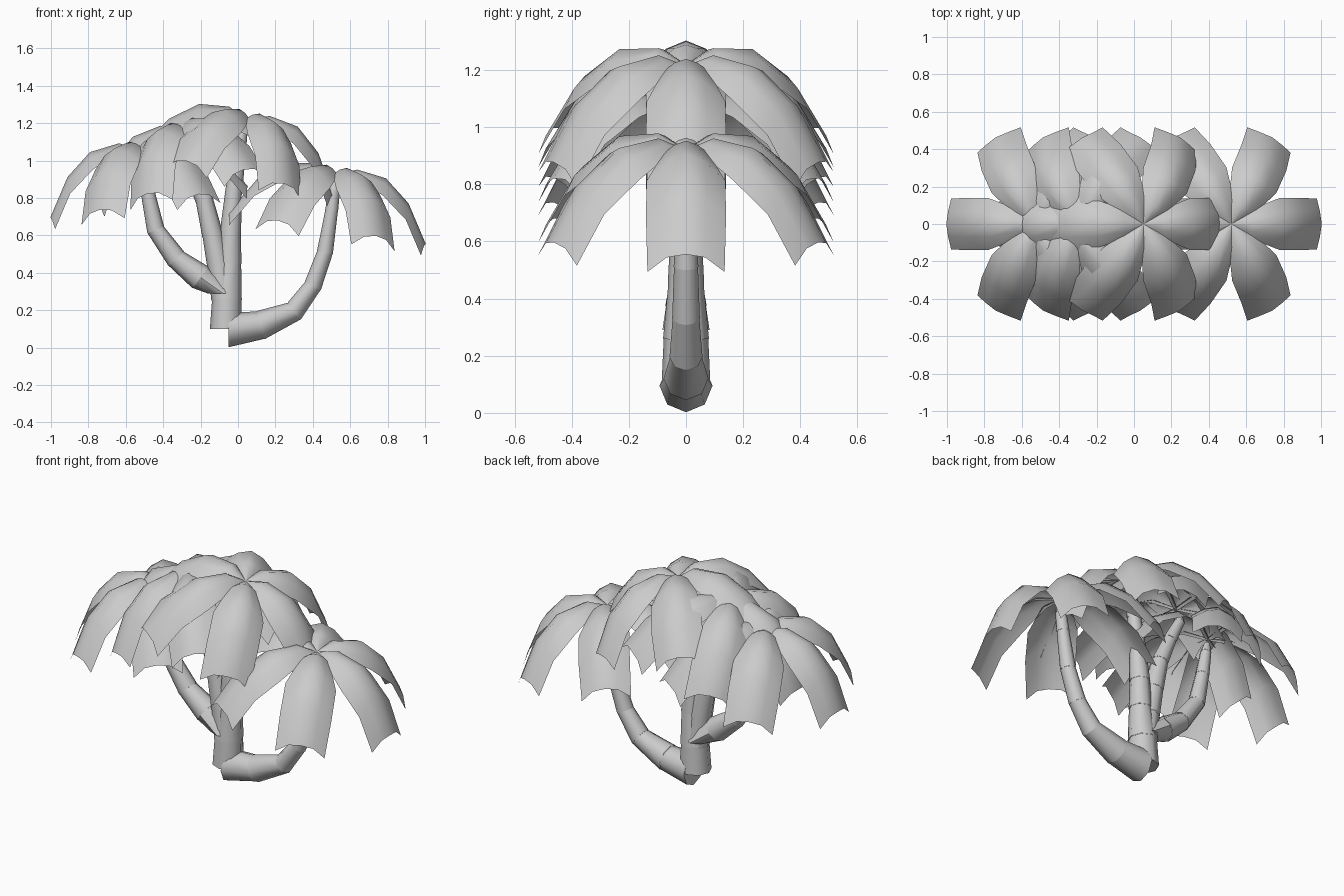
import bpy, bmesh, math
from mathutils import Vector, Matrix

if "Cube" in bpy.data.objects:
    bpy.data.objects.remove(bpy.data.objects["Cube"])


def finish(bm, name, angle):
    bmesh.ops.recalc_face_normals(bm, faces=bm.faces)
    me = bpy.data.meshes.new(name)
    bm.to_mesh(me)
    bm.free()
    ob = bpy.data.objects.new(name, me)
    bpy.context.collection.objects.link(ob)
    bpy.ops.object.select_all(action='DESELECT')
    ob.select_set(True)
    bpy.context.view_layer.objects.active = ob
    bpy.ops.object.shade_smooth_by_angle(angle=math.radians(angle))
    return ob


def trunk(name, path, start=(0, 0, 1), sides=8):
    """Tapered, banded tube through (x, z, radius) stations in the y = 0 plane."""
    bm = bmesh.new()
    pts = [Vector((x, 0, z)) for x, z, r in path]
    across = Vector((0, 1, 0))
    rings = []
    for i, p in enumerate(pts):
        t = Vector(start) if i == 0 else (pts[min(i + 1, len(pts) - 1)] - pts[i - 1]).normalized()
        side = across.cross(t)
        angles = [2 * math.pi * k / sides for k in range(sides)]
        ring = [p + path[i][2] * (math.cos(a) * side + math.sin(a) * across) for a in angles]
        rings.append(ring)
    # each band has its own rings, the lower one slightly wider, so the joints stay crisp
    for i in range(len(rings) - 1):
        low = [bm.verts.new(pts[i] + (v - pts[i]) * 1.03) for v in rings[i]]
        top = [bm.verts.new(v) for v in rings[i + 1]]
        for k in range(sides):
            n = (k + 1) % sides
            bm.faces.new((low[k], low[n], top[n], top[k]))
        if i == 0:
            bm.faces.new(low)
        if i == len(rings) - 2:
            bm.faces.new(top)
    finish(bm, name, 50)


# Leaf stations: distance out, spine height, half width, edge drop
LEAF = [(0.0, 0.0, 0.012, 0.005), (0.11, 0.05, 0.08, 0.045),
        (0.27, 0.028, 0.138, 0.095), (0.41, -0.085, 0.14, 0.09),
        (0.535, -0.285, 0.135, 0.04)]


def crown(name, x, z, tilt):
    """Six drooping arched leaves around a tilted centre."""
    bm = bmesh.new()
    base = Matrix.Translation((x, 0, z)) @ Matrix.Rotation(math.radians(tilt), 4, 'Y')
    for k in range(6):
        m = base @ Matrix.Rotation(math.radians(60 * k), 4, 'Z')
        rows = []
        for i, (d, h, w, drop) in enumerate(LEAF):
            row = []
            for u in (-1, -0.5, 0, 0.5, 1):
                out, down = d, drop * abs(u) ** 1.7
                if i == len(LEAF) - 1:      # ragged tip
                    out -= 0.016 * abs(u)
                    down += 0.025 if abs(u) == 1 else 0
                row.append(bm.verts.new(m @ Vector((out, u * w, h - down))))
            rows.append(row)
        for a, b in zip(rows, rows[1:]):
            for j in range(4):
                bm.faces.new((a[j], b[j], b[j + 1], a[j + 1]))
    finish(bm, name, 60)


# Trunks
trunk("right_trunk", [(-0.05, 0.095, 0.09), (0.12, 0.12, 0.076), (0.30, 0.195, 0.056),
                      (0.40, 0.33, 0.047), (0.465, 0.51, 0.042), (0.50, 0.73, 0.034),
                      (0.515, 0.84, 0.03), (0.52, 0.91, 0.015)], start=(1, 0, 0))
trunk("main_trunk", [(-0.065, 0.1, 0.083), (-0.06, 0.26, 0.078), (-0.045, 0.45, 0.062),
                     (-0.04, 0.62, 0.055), (-0.025, 0.82, 0.045), (0.0, 1.0, 0.038),
                     (0.02, 1.14, 0.03), (0.035, 1.2, 0.015)])
trunk("leaning_trunk", [(-0.07, 0.25, 0.07), (-0.10, 0.43, 0.062), (-0.135, 0.60, 0.055),
                        (-0.18, 0.79, 0.047), (-0.25, 0.95, 0.038), (-0.32, 1.09, 0.03),
                        (-0.315, 1.14, 0.015)])
trunk("left_trunk", [(-0.08, 0.29, 0.08), (-0.20, 0.375, 0.07), (-0.33, 0.475, 0.055),
                     (-0.44, 0.63, 0.047), (-0.48, 0.82, 0.038), (-0.505, 0.97, 0.03),
                     (-0.515, 1.03, 0.015)])

# Leaf crowns
crown("right_crown", 0.52, 0.92, 9)
crown("main_crown", 0.05, 1.215, 13)
crown("leaning_crown", -0.295, 1.165, -14)
crown("left_crown", -0.52, 1.06, -9)
